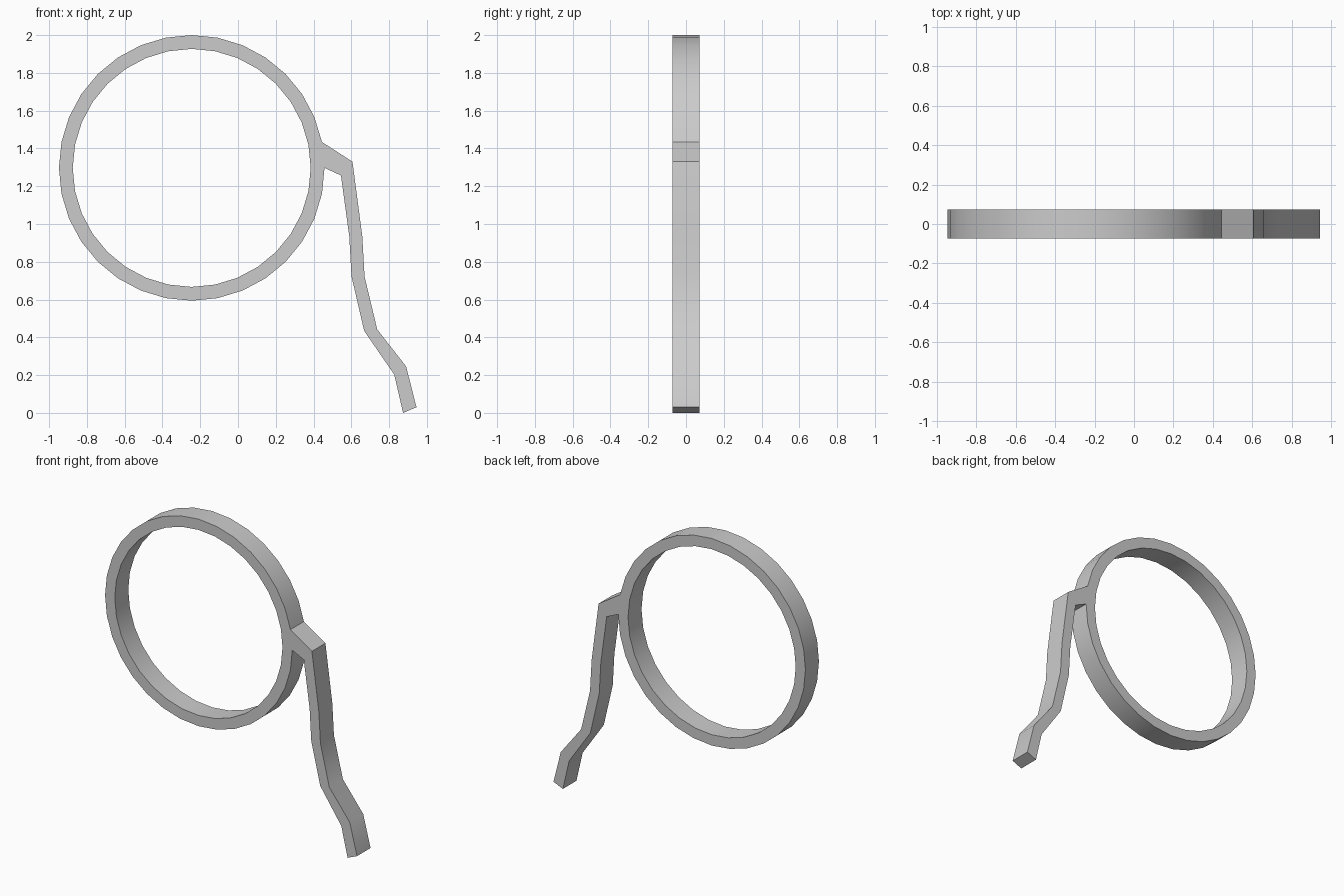
import bpy, bmesh, math

if "Cube" in bpy.data.objects:
    bpy.data.objects.remove(bpy.data.objects["Cube"])

SIDES, HALF = 32, 0.0725
CX, CZ, R_OUT, R_IN = -0.245, 1.297, 0.703, 0.63

# Bent handle: (upper x, z, lower x, z) at each bend
BENDS = [(0.606, 1.33, 0.545, 1.257), (0.658, 0.935, 0.589, 0.935),
         (0.67, 0.722, 0.601, 0.722), (0.737, 0.442, 0.668, 0.434),
         (0.89, 0.246, 0.827, 0.203), (0.945, 0.03, 0.874, 0.0)]

bm = bmesh.new()


def circle(r):
    return [bm.verts.new((CX + r * math.cos(2 * math.pi * i / SIDES), -HALF,
                          CZ + r * math.sin(2 * math.pi * i / SIDES))) for i in range(SIDES)]


# Flat ring outline
outer, inner = circle(R_OUT), circle(R_IN)
for i in range(SIDES):
    j = (i + 1) % SIDES
    bm.faces.new((inner[i], outer[i], outer[j], inner[j]))

# Handle strip grows from one outer edge of the ring
up, low = outer[1], outer[0]
for ux, uz, lx, lz in BENDS:
    u, l = bm.verts.new((ux, -HALF, uz)), bm.verts.new((lx, -HALF, lz))
    bm.faces.new((low, l, u, up))
    up, low = u, l

# Thicken the outline front to back
ext = bmesh.ops.extrude_face_region(bm, geom=bm.faces[:], use_keep_orig=True)
verts = [g for g in ext["geom"] if isinstance(g, bmesh.types.BMVert)]
bmesh.ops.translate(bm, verts=verts, vec=(0, 2 * HALF, 0))
bmesh.ops.recalc_face_normals(bm, faces=bm.faces[:])

mesh = bpy.data.meshes.new("ring_with_handle")
bm.to_mesh(mesh)
bm.free()
obj = bpy.data.objects.new("ring_with_handle", mesh)
bpy.context.collection.objects.link(obj)
bpy.context.view_layer.objects.active = obj
obj.select_set(True)
bpy.ops.object.shade_smooth_by_angle(angle=math.radians(35))
